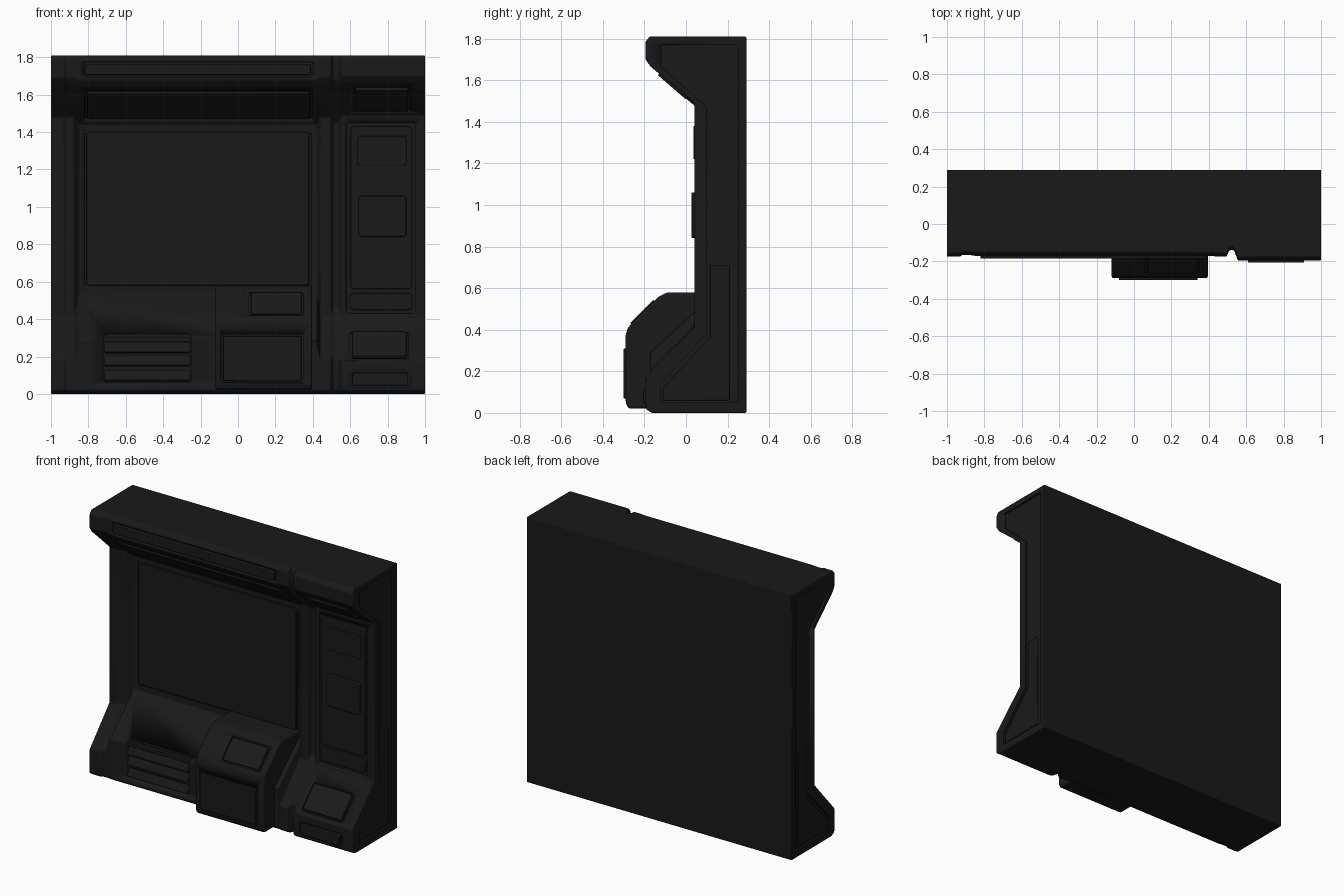
import bpy, bmesh, math
from mathutils import Matrix

if "Cube" in bpy.data.objects:
    bpy.data.objects.remove(bpy.data.objects["Cube"])

mat = bpy.data.materials.new("dark_metal")
mat.diffuse_color = (0.01, 0.01, 0.01, 1)
mat.use_nodes = True
mat.node_tree.nodes["Principled BSDF"].inputs["Base Color"].default_value = mat.diffuse_color


def finish(name, bm, bevel=0.0, segs=2, smooth=True):
    bmesh.ops.recalc_face_normals(bm, faces=bm.faces[:])
    me = bpy.data.meshes.new(name)
    bm.to_mesh(me)
    bm.free()
    ob = bpy.data.objects.new(name, me)
    bpy.context.collection.objects.link(ob)
    me.materials.append(mat)
    if bevel:
        m = ob.modifiers.new("bevel", 'BEVEL')
        m.width, m.segments = bevel, segs
        m.limit_method, m.angle_limit = 'ANGLE', math.radians(25)
    if smooth:
        bpy.ops.object.select_all(action='DESELECT')
        ob.select_set(True)
        bpy.context.view_layer.objects.active = ob
        bpy.ops.object.shade_smooth_by_angle(angle=math.radians(30))
    return ob


def loft(name, stations, bevel=0.0, segs=2):
    """Skin a closed solid through (x, yz-profile) stations."""
    bm = bmesh.new()
    rings = [[bm.verts.new((x, y, z)) for y, z in prof] for x, prof in stations]
    n = len(rings[0])
    for a, b in zip(rings, rings[1:]):
        for i in range(n):
            j = (i + 1) % n
            bm.faces.new((a[i], a[j], b[j], b[i]))
    bm.faces.new(rings[0])
    bm.faces.new(rings[-1][::-1])
    return finish(name, bm, bevel, segs)


def plate(name, x0, x1, p0, p1, thick, radius=0.015, bevel=0.0):
    """Round-cornered slab lying on the yz segment p0 -> p1."""
    dy, dz = p1[0] - p0[0], p1[1] - p0[1]
    bm = bmesh.new()
    bmesh.ops.create_cube(bm, size=1)
    bmesh.ops.scale(bm, vec=(x1 - x0, thick, math.hypot(dy, dz)), verts=bm.verts)
    corners = [e for e in bm.edges if abs(e.verts[0].co.y - e.verts[1].co.y) > thick / 2]
    bmesh.ops.bevel(bm, geom=corners, offset=radius, segments=3, profile=0.5, affect='EDGES')
    place = Matrix.Translation(((x0 + x1) / 2, (p0[0] + p1[0]) / 2, (p0[1] + p1[1]) / 2))
    bm.transform(place @ Matrix.Rotation(-math.atan2(dy, dz), 4, 'X'))
    return finish(name, bm, bevel)


def cut(target, cutter):
    cutter.hide_render = True
    cutter.hide_viewport = True
    cutter.display_type = 'WIRE'
    m = target.modifiers.new("cut", 'BOOLEAN')
    m.operation, m.object, m.solver = 'DIFFERENCE', cutter, 'EXACT'


def panel(target, name, x0, x1, p0, p1, depth=0.012, rise=0.0, gap=0.01):
    """Recess in the target with a smaller panel set into it."""
    cut(target, plate(name + "_cutter", x0, x1, p0, p1, depth * 2))
    L = math.hypot(p1[0] - p0[0], p1[1] - p0[1])
    u = ((p1[0] - p0[0]) / L * gap, (p1[1] - p0[1]) / L * gap)
    plate(name, x0 + gap, x1 - gap, (p0[0] + u[0], p0[1] + u[1]),
          (p1[0] - u[0], p1[1] - u[1]), depth * 2 + rise, 0.012, 0.004)


# Wall body: one loft through the side profiles of each bay
def profile(front, wall, low, slope, top, lip):
    return [(0.29, 0.0), (front + 0.03, 0.0), (front, 0.02), (front, low), (wall, slope),
            (wall, top), (front + 0.025, lip - 0.035), (front, lip), (front, 1.785),
            (front + 0.02, 1.81), (0.29, 1.81)]


post = profile(-0.175, 0.04, 0.18, 0.42, 1.48, 1.69)
edge = profile(-0.165, 0.05, 0.19, 0.43, 1.48, 1.69)
bay = profile(-0.17, 0.09, 0.29, 0.53, 1.44, 1.68)
groove = profile(-0.14, 0.08, 0.20, 0.46, 1.45, 1.68)
right = profile(-0.195, 0.04, 0.17, 0.41, 1.49, 1.70)
wall = loft("wall_body", [(-1, post), (-0.93, post), (-0.92, edge), (-0.88, edge), (-0.85, bay),
                          (0.42, bay), (0.44, post), (0.495, post), (0.51, groove),
                          (0.535, groove), (0.555, right), (1, right)], 0.006, 2)

# Recessed end faces with a raised lower cover
inset = [(-0.12, 0.05), (-0.12, 0.14), (0.10, 0.38), (0.10, 1.47), (-0.12, 1.67),
         (-0.12, 1.77), (0.25, 1.77), (0.25, 0.05)]
cover = [(-0.11, 0.06), (-0.11, 0.12), (0.115, 0.365), (0.115, 0.71), (0.21, 0.71), (0.21, 0.06)]
for s, side in ((-1, "left"), (1, "right")):
    cut(wall, loft(side + "_end_cutter", [(s * 0.985, inset), (s * 1.05, inset)]))
    loft(side + "_end_cover", [(s * 0.97, cover), (s * 0.995, cover)], 0.004)

# Header rail and sloped soffit strip over the main bay
panel(wall, "header_rail", -0.83, 0.40, (-0.17, 1.695), (-0.17, 1.775), 0.015)
panel(wall, "soffit_strip", -0.82, 0.40, (0.067, 1.465), (-0.122, 1.624), 0.012, -0.01, 0.015)

# Back panel of the main bay
panel(wall, "bay_panel", -0.82, 0.39, (0.09, 0.57), (0.09, 1.41), 0.008)

# Air vent
cut(wall, plate("vent_cutter", -0.72, -0.25, (-0.17, 0.06), (-0.17, 0.32), 0.10, 0.02))
for i, z in enumerate((0.095, 0.175, 0.245)):
    plate(f"vent_slat_{i + 1}", -0.715, -0.255, (-0.165, z - 0.025), (-0.145, z + 0.03),
          0.025, 0.008, 0.006)
plate("vent_hood", -0.72, -0.25, (-0.155, 0.28), (-0.155, 0.305), 0.03, 0.008, 0.006)

# Right column: tall frame, screen, small strips
cut(wall, plate("column_frame_cutter", 0.58, 0.95, (0.04, 0.43), (0.04, 1.45), 0.03, 0.02))
plate("column_panel", 0.60, 0.93, (0.05, 0.56), (0.05, 1.43), 0.02, 0.02, 0.005)
plate("column_lower_strip", 0.60, 0.93, (0.05, 0.45), (0.05, 0.54), 0.02, 0.015, 0.005)
plate("screen", 0.645, 0.90, (0.04, 0.84), (0.04, 1.06), 0.026, 0.02, 0.006)
plate("column_name_strip", 0.64, 0.90, (0.042, 1.22), (0.042, 1.38), 0.012, 0.015, 0.004)

# Right column: foot and head panels
panel(wall, "foot_slope_panel", 0.60, 0.91, (-0.175, 0.19), (-0.035, 0.333))
panel(wall, "foot_front_panel", 0.60, 0.92, (-0.195, 0.035), (-0.195, 0.125))
panel(wall, "head_slope_panel", 0.62, 0.92, (0.015, 1.51), (-0.135, 1.64))

# Floor console with angled top
con = [(0.15, 0.02), (-0.275, 0.02), (-0.29, 0.045), (-0.29, 0.375), (-0.28, 0.41),
       (-0.13, 0.56), (-0.09, 0.58), (0.15, 0.58)]
console = loft("console_body", [(-0.12, con), (0.395, con)], 0.012, 3)
panel(console, "console_display", 0.06, 0.35, (-0.27, 0.42), (-0.145, 0.545), 0.008)
panel(console, "console_door", -0.09, 0.35, (-0.29, 0.06), (-0.29, 0.32), 0.01)
plate("door_handle", 0.295, 0.33, (-0.286, 0.18), (-0.286, 0.26), 0.016, 0.008, 0.003)
